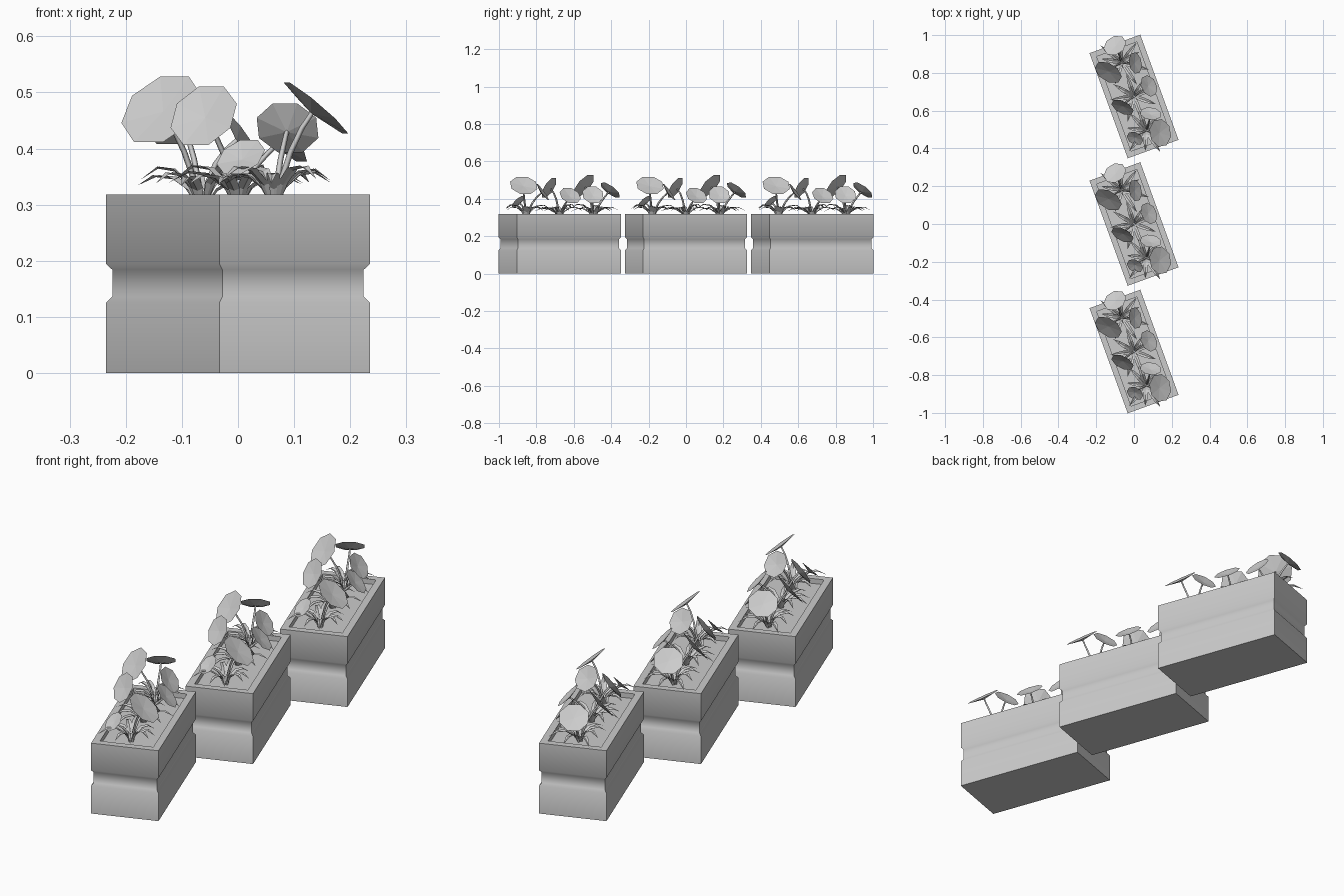
import bpy, bmesh, math, random
from mathutils import Vector, Matrix

if "Cube" in bpy.data.objects:
    bpy.data.objects.remove(bpy.data.objects["Cube"])

random.seed(4)
ANGLE = math.radians(20)
W, L, H = 0.286, 0.592, 0.318
TURN = Matrix.Rotation(ANGLE, 4, 'Z')
CLUMPS = [Vector(p) for p in ((0.065, -0.18, 0.298), (0, 0, 0.298), (-0.065, 0.18, 0.298))]

# Flower heads: clump, centre, facing direction, radius
FLOWERS = [
    (2, (-0.10, 0.268, 0.445), (-0.35, 0.55, 0.75), 0.064),
    (2, (-0.135, 0.13, 0.468), (-0.42, -0.68, 0.60), 0.079),
    (2, (0.005, 0.177, 0.42), (0.80, 0.15, 0.58), 0.059),
    (1, (0.077, 0.055, 0.415), (0.66, 0.30, 0.68), 0.060),
    (1, (-0.06, -0.055, 0.457), (-0.40, -0.78, 0.50), 0.065),
    (0, (0.088, -0.093, 0.435), (0.12, 0.80, 0.58), 0.058),
    (0, (0.137, -0.193, 0.470), (0.64, 0.12, 0.76), 0.076),
    (0, (0.006, -0.22, 0.383), (-0.35, -0.62, 0.70), 0.046),
]


def to_mesh(bm, name):
    bmesh.ops.recalc_face_normals(bm, faces=bm.faces)
    me = bpy.data.meshes.new(name)
    bm.to_mesh(me)
    bm.free()
    return me


def planter_mesh():
    # Rectangular rings (inset, height), from the base up and over the rim
    d = 0.009
    rings = [(0, 0), (0, 0.125), (d, 0.136), (d, 0.184), (0, 0.195),
             (0, H), (0.03, H), (0.03, 0.296)]
    bm = bmesh.new()
    loops = []
    for inset, z in rings:
        x, y = W / 2 - inset, L / 2 - inset
        loops.append([bm.verts.new(TURN @ Vector((sx * x, sy * y, z)))
                      for sx, sy in ((-1, -1), (1, -1), (1, 1), (-1, 1))])
    for a, b in zip(loops, loops[1:]):
        for i in range(4):
            j = (i + 1) % 4
            bm.faces.new((a[i], a[j], b[j], b[i]))
    bm.faces.new(loops[0])
    bm.faces.new(loops[-1])
    return to_mesh(bm, "planter_box")


def heads_mesh():
    # Shallow eight-sided cups
    bm = bmesh.new()
    for _, c, n, r in FLOWERS:
        n = Vector(n).normalized()
        m = Matrix.Translation(c) @ n.to_track_quat('Z', 'Y').to_matrix().to_4x4()
        rim = [bm.verts.new(m @ Vector((r * math.cos(k * math.pi / 4 + 0.39),
                                        r * math.sin(k * math.pi / 4 + 0.39), 0.003)))
               for k in range(8)]
        top = bm.verts.new(m @ Vector((0, 0, -0.004)))
        under = bm.verts.new(m @ Vector((0, 0, -0.010)))
        for k in range(8):
            a, b = rim[k], rim[(k + 1) % 8]
            bm.faces.new((a, b, top))
            bm.faces.new((b, a, under))
    return to_mesh(bm, "flower_heads")


def stems_curve():
    # Bent stems running from a clump to the back of each head
    cu = bpy.data.curves.new("stems", 'CURVE')
    cu.dimensions = '3D'
    cu.bevel_depth = 0.006
    cu.bevel_resolution = 0
    cu.resolution_u = 4
    for clump, c, n, _ in FLOWERS:
        end = Vector(c) - Vector(n).normalized() * 0.007
        start = CLUMPS[clump] + (end - CLUMPS[clump]) * Vector((0.1, 0.1, 0))
        sp = cu.splines.new('BEZIER')
        sp.bezier_points.add(1)
        up = Vector((0, 0, 0.06))
        for p, co, t in zip(sp.bezier_points, (start, end), (up, Vector(n).normalized() * 0.035)):
            p.co, p.handle_left, p.handle_right = co, co - t, co + t
        sp.bezier_points[1].radius = 0.7
    return cu


def leaves_mesh():
    # Arching folded blades radiating from each clump
    path = [(0.008, 0, 0.004), (0.028, 0.035, 0.011), (0.062, 0.060, 0.012),
            (0.10, 0.065, 0.009), (0.14, 0.046, 0)]
    bm = bmesh.new()
    for base in CLUMPS:
        for k in range(9):
            m = Matrix.Translation(base) @ Matrix.Rotation(
                k * math.tau / 9 + random.uniform(-0.2, 0.2) + ANGLE, 4, 'Z')
            s, lift = random.uniform(0.7, 1.08), random.uniform(0.75, 1.1)
            rows = [[bm.verts.new(m @ Vector((r * s, side * w, z * lift + abs(side) * w * 0.4)))
                     for side in (-1, 0, 1)] for r, z, w in path[:-1]]
            r, z, _ = path[-1]
            tip = bm.verts.new(m @ Vector((r * s, 0, z * lift)))
            for a, b in zip(rows, rows[1:]):
                for i in (0, 1):
                    bm.faces.new((a[i], a[i + 1], b[i + 1], b[i]))
            for i in (0, 1):
                bm.faces.new((rows[-1][i], rows[-1][i + 1], tip))
    return to_mesh(bm, "leaves")


# Three identical planters in a row
parts = {"planter_box": planter_mesh(), "flower_heads": heads_mesh(),
         "stems": stems_curve(), "leaves": leaves_mesh()}
for i, y in enumerate((-0.675, 0, 0.675)):
    for name, data in parts.items():
        ob = bpy.data.objects.new(f"{name}_{i + 1}", data)
        ob.location.y = y
        bpy.context.collection.objects.link(ob)

# Soft groove shading on the boxes
box = bpy.data.objects["planter_box_1"]
bpy.context.view_layer.objects.active = box
box.select_set(True)
bpy.ops.object.shade_smooth_by_angle(angle=math.radians(60))
